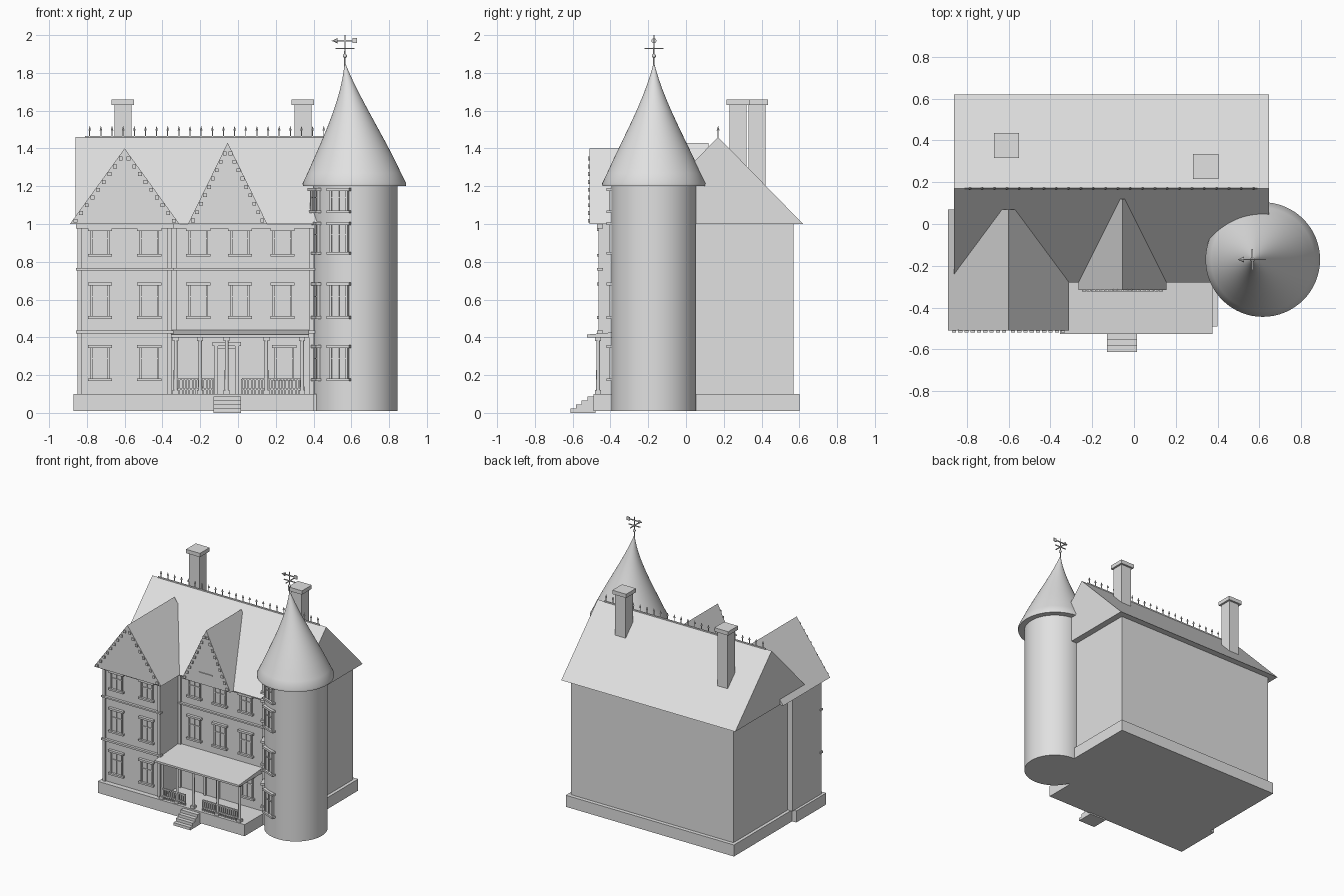
import bpy, bmesh
from math import sin, cos, pi, radians
from mathutils import Matrix, Vector

if "Cube" in bpy.data.objects:
    bpy.data.objects.remove(bpy.data.objects["Cube"], do_unlink=True)

GREY = (0.75, 0.75, 0.75, 1)
stone = bpy.data.materials.new("light_grey")
stone.use_nodes = True
stone.diffuse_color = GREY
stone.node_tree.nodes["Principled BSDF"].inputs["Base Color"].default_value = GREY


def finish(name, bm):
    bmesh.ops.recalc_face_normals(bm, faces=bm.faces)
    mesh = bpy.data.meshes.new(name)
    bm.to_mesh(mesh)
    bm.free()
    obj = bpy.data.objects.new(name, mesh)
    bpy.context.collection.objects.link(obj)
    mesh.materials.append(stone)
    bpy.ops.object.select_all(action='DESELECT')
    obj.select_set(True)
    bpy.context.view_layer.objects.active = obj
    bpy.ops.object.shade_smooth_by_angle(angle=radians(35))
    return obj


def box(bm, xs, ys, zs, frame=Matrix()):
    size = [b - a for a, b in (xs, ys, zs)]
    mid = [(a + b) / 2 for a, b in (xs, ys, zs)]
    m = frame @ Matrix.Translation(mid) @ Matrix.Diagonal((*size, 1))
    bmesh.ops.create_cube(bm, size=1, matrix=m)


def box_object(name, *boxes):
    bm = bmesh.new()
    for b in boxes:
        box(bm, *b)
    return finish(name, bm)


def prism(name, outline, offset):
    """Extrude a closed outline of 3D points along an offset."""
    bm = bmesh.new()
    face = bm.faces.new([bm.verts.new(p) for p in outline])
    ext = bmesh.ops.extrude_face_region(bm, geom=[face])
    moved = [v for v in ext["geom"] if isinstance(v, bmesh.types.BMVert)]
    bmesh.ops.translate(bm, verts=moved, vec=offset)
    return finish(name, bm)


def cone(bm, centre, r1, r2, z0, z1, sides=12, frame=Matrix()):
    m = frame @ Matrix.Translation((*centre, (z0 + z1) / 2))
    bmesh.ops.create_cone(bm, cap_ends=True, segments=sides, radius1=r1,
                          radius2=r2, depth=z1 - z0, matrix=m)


def window(bm, frame, z0, z1, half=0.052):
    """Window in a wall frame whose -y axis points outwards."""
    bar = 0.012
    box(bm, (-half, half), (-0.004, 0.01), (z0, z1), frame)
    for s in (-1, 1):
        box(bm, sorted((s * half, s * (half - bar))), (-bar, 0.01), (z0, z1), frame)
    sill = half + 0.012
    box(bm, (-sill, sill), (-0.022, 0.01), (z0 - 0.002, z0 + bar), frame)
    box(bm, (-sill, sill), (-0.022, 0.01), (z1 - 0.016, z1), frame)
    box(bm, (-0.003, 0.003), (-0.01, 0.01), (z0, z1), frame)
    high = z0 + (z1 - z0) * 0.6
    box(bm, (-half, half), (-0.01, 0.01), (high, high + 0.006), frame)


FLOORS = [(0.17, 0.36), (0.5, 0.69), (0.83, 0.98)]
WING_Y, MAIN_Y = -0.45, -0.23

# Walls and plinths
box_object("main_walls", ((-0.81, 0.595), (MAIN_Y, 0.57), (0.1, 1.0)))
box_object("wing_walls", ((-0.85, -0.35), (WING_Y, -0.1), (0.1, 1.0)))
box_object("main_plinth", ((-0.835, 0.62), (-0.26, 0.6), (0.01, 0.1)))
box_object("wing_plinth", ((-0.87, -0.35), (-0.49, -0.12), (0.01, 0.1)))
box_object("porch_floor", ((-0.35, 0.4), (-0.49, -0.2), (0.01, 0.1)))

# Roofs: main ridge along x, two gables along y
prism("main_roof", [(-0.86, -0.28, 1), (-0.86, 0.17, 1.46), (-0.86, 0.62, 1)], (1.505, 0, 0))
GABLES = {"wing": (-0.6, 0.29, 1.4, -0.51, 0.07), "middle": (-0.055, 0.21, 1.43, -0.315, 0.12)}
for name, (cx, half, top, front, back) in GABLES.items():
    prism(name + "_gable_roof",
          [(cx - half, front, 1), (cx, front, top), (cx + half, front, 1)],
          (0, back - front, 0))
    # Studs along the sloping front edges
    bm = bmesh.new()
    count = 9
    for s in (-1, 1):
        for i in range(count):
            t = (i + 0.3) / count
            x = cx + s * (half - 0.02) * (1 - t)
            z = 1.005 + (top - 1.03) * t
            box(bm, (x - 0.01, x + 0.01), (front - 0.008, front + 0.005), (z - 0.01, z + 0.01))
    finish(name + "_gable_studs", bm)
box_object("gable_ledge", ((-0.115, 0.0), (-0.322, -0.31), (1.085, 1.093)))

# Facade bands and corner posts
for name, x0, x1, y in (("wing", -0.85, -0.35, WING_Y), ("main", -0.35, 0.4, MAIN_Y)):
    bm = bmesh.new()
    for z, h in ((0.42, 0.015), (0.755, 0.012), (0.975, 0.025)):
        box(bm, (x0 - 0.008, x1 + 0.008), (y - 0.02, y + 0.01), (z, z + h))
    for x in (x0 + 0.012, x1 - 0.012):
        box(bm, (x - 0.012, x + 0.012), (y - 0.012, y + 0.01), (0.1, 1.0))
    finish(name + "_trim", bm)

# Windows
bm = bmesh.new()
for x in (-0.73, -0.47):
    for z0, z1 in FLOORS:
        window(bm, Matrix.Translation((x, WING_Y, 0)), z0, z1)
finish("wing_windows", bm)
bm = bmesh.new()
for x in (-0.21, 0.01, 0.235):
    for z0, z1 in FLOORS[1:]:
        window(bm, Matrix.Translation((x, MAIN_Y, 0)), z0, z1)
window(bm, Matrix.Translation((0.245, MAIN_Y, 0)), *FLOORS[0])
finish("main_windows", bm)

# Front door with surround
box_object("front_door",
           ((-0.105, -0.015), (MAIN_Y - 0.008, MAIN_Y), (0.1, 0.34)),
           ((-0.125, -0.105), (MAIN_Y - 0.02, MAIN_Y), (0.1, 0.36)),
           ((-0.015, 0.005), (MAIN_Y - 0.02, MAIN_Y), (0.1, 0.36)),
           ((-0.135, 0.015), (MAIN_Y - 0.025, MAIN_Y), (0.355, 0.375)))

# Porch: sloping roof, posts, railings and steps
prism("porch_roof", [(-0.355, -0.525, 0.4), (-0.355, -0.525, 0.415), (-0.355, -0.22, 0.44),
                     (-0.355, -0.22, 0.4)], (0.73, 0, 0))
bm = bmesh.new()
POST_Y = -0.465
for x in (-0.33, -0.2, -0.06, 0.15, 0.34):
    cone(bm, (x, POST_Y), 0.011, 0.009, 0.1, 0.4)
    for z in (0.1, 0.38):
        box(bm, (x - 0.016, x + 0.016), (POST_Y - 0.016, POST_Y + 0.016), (z, z + 0.02))
finish("porch_posts", bm)
bm = bmesh.new()
for x0, x1 in ((-0.33, -0.13), (0.02, 0.34)):
    for z in (0.12, 0.175):
        box(bm, (x0, x1), (POST_Y - 0.006, POST_Y + 0.006), (z, z + 0.01))
    n = round((x1 - x0) / 0.018)
    for i in range(n + 1):
        x = x0 + (x1 - x0) * i / n
        box(bm, (x - 0.004, x + 0.004), (POST_Y - 0.004, POST_Y + 0.004), (0.1, 0.18))
finish("porch_railings", bm)
bm = bmesh.new()
for i in range(4):
    box(bm, (-0.13, 0.015), (-0.612 + i * 0.03, -0.48), (i * 0.022, i * 0.022 + 0.022))
finish("front_steps", bm)

# Round tower with a leaning, flared spire
TX, TY = 0.62, -0.17
bm = bmesh.new()
cone(bm, (TX, TY), 0.224, 0.224, 0.01, 1.21, 64)
finish("tower", bm)
bm = bmesh.new()
SIDES, RINGS = 64, 14
profile = [(0.215, 1.2, 0), (0.272, 1.2, 0), (0.274, 1.215, 0)]
for i in range(1, RINGS + 1):
    t = i / RINGS
    profile.append((0.265 * (1 - t) - 0.11 * t * (1 - t) * t + 0.002, 1.225 + 0.625 * t, -0.05 * t * t))
rings = []
for r, z, lean in profile:
    rings.append([bm.verts.new((TX - 0.004 + lean + r * cos(2 * pi * k / SIDES),
                                TY + r * sin(2 * pi * k / SIDES), z)) for k in range(SIDES)])
for low, high in zip(rings, rings[1:]):
    for k in range(SIDES):
        n = (k + 1) % SIDES
        bm.faces.new((low[k], low[n], high[n], high[k]))
bm.faces.new(rings[0])
bm.faces.new(rings[-1])
finish("tower_spire", bm)
bm = bmesh.new()
for turn in (-22, -70):
    frame = (Matrix.Translation((TX, TY, 0)) @ Matrix.Rotation(radians(turn), 4, 'Z')
             @ Matrix.Translation((0, -0.222, 0)))
    for z0, z1 in FLOORS[:2] + [(0.84, 1.01), (1.06, 1.19)]:
        window(bm, frame, z0, z1)
finish("tower_windows", bm)

# Weather vane
VX = 0.566
bm = bmesh.new()
cone(bm, (VX, TY), 0.004, 0.003, 1.83, 2.0, 8)
bmesh.ops.create_uvsphere(bm, u_segments=12, v_segments=8, radius=0.011,
                          matrix=Matrix.Translation((VX, TY, 1.89)))
box(bm, (VX - 0.05, VX + 0.05), (TY - 0.003, TY + 0.003), (1.926, 1.932))
box(bm, (VX - 0.003, VX + 0.003), (TY - 0.05, TY + 0.05), (1.926, 1.932))
box(bm, (VX - 0.06, VX + 0.055), (TY - 0.003, TY + 0.003), (1.967, 1.974))
box(bm, (VX + 0.04, VX + 0.065), (TY - 0.003, TY + 0.003), (1.957, 1.984))
arrow = Matrix.Translation((VX - 0.055, TY, 1.97)) @ Matrix.Rotation(-pi / 2, 4, 'Y')
cone(bm, (0, 0), 0.014, 0, -0.015, 0.015, 8, arrow)
finish("weather_vane", bm)

# Chimneys
for name, x, y in (("right", -0.61, 0.375), ("left", 0.343, 0.275)):
    shaft, cap = 0.045, 0.06
    box_object(name + "_chimney",
               ((x - shaft, x + shaft), (y - shaft, y + shaft), (1.1, 1.64)),
               ((x - cap, x + cap), (y - cap, y + cap), (1.63, 1.66)))

# Ridge cresting
bm = bmesh.new()
RY = 0.17
box(bm, (-0.81, 0.59), (RY - 0.003, RY + 0.003), (1.455, 1.467))
for i in range(24):
    x = -0.785 + i * 0.059
    cone(bm, (x, RY), 0.003, 0.003, 1.45, 1.5, 6)
    cone(bm, (x, RY), 0.008, 0, 1.495, 1.52, 6)
finish("ridge_cresting", bm)
